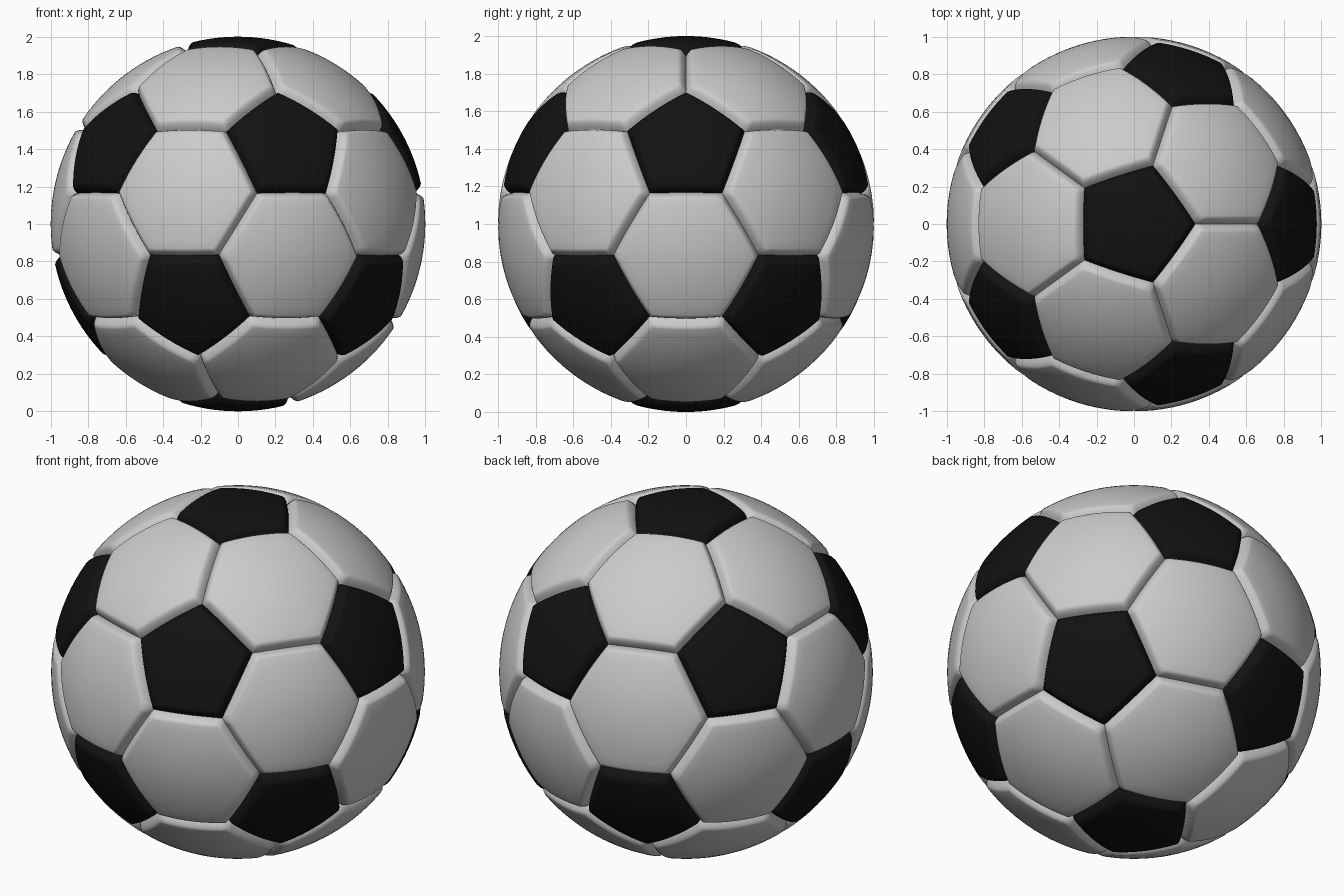
import bpy, bmesh
from math import sin, cos, pi, sqrt, atan2
from itertools import combinations
from mathutils import Vector

if "Cube" in bpy.data.objects:
    bpy.data.objects.remove(bpy.data.objects["Cube"])

GROOVE_W, GROOVE_D, SEG = 0.046, 0.047, 12

# Icosahedron corners: poles plus two staggered rings
h = 1 / sqrt(5)
ico = [Vector((0, 0, 1)), Vector((0, 0, -1))]
for k in range(5):
    for z, off in ((h, 0), (-h, pi / 5)):
        a = 2 * pi * k / 5 + off
        ico.append(Vector((2 * h * cos(a), 2 * h * sin(a), z)))


def near(a, b):
    return 0.1 < (a - b).length < 1.2


def ordered(points):
    """Sort the panel corners counter-clockwise seen from outside."""
    c = sum(points, Vector()) / len(points)
    n = c.normalized()
    u = (points[0] - c).normalized()
    v = n.cross(u)
    return sorted(points, key=lambda p: atan2((p - c).dot(v), (p - c).dot(u)))


def add_panel(bm, points):
    """Puffed spherical panel made of concentric rings, dipping at the seam."""
    corners = ordered(points)
    scale = 1 / corners[0].length
    corners = [p * scale for p in corners]
    n = len(corners)
    c = sum(corners, Vector()) / n
    apothem = ((corners[0] + corners[1]) / 2 - c).length
    dists = [GROOVE_W * i / 7 for i in range(8)]
    dists += [GROOVE_W + (apothem - GROOVE_W) * i / 7 for i in range(1, 7)]
    rings = []
    for d in dists:
        s = 1 - d / apothem
        t = max(0, 1 - d / GROOVE_W)
        r = 1 - GROOVE_D * t ** 1.9
        ring = []
        for i in range(n):
            for j in range(SEG):
                p = c + (corners[i].lerp(corners[(i + 1) % n], j / SEG) - c) * s
                ring.append(bm.verts.new(p.normalized() * r + Vector((0, 0, 1))))
        rings.append(ring)
    m = n * SEG
    for outer, inner in zip(rings, rings[1:]):
        for i in range(m):
            k = (i + 1) % m
            bm.faces.new((outer[i], outer[k], inner[k], inner[i]))
    mid = bm.verts.new(c.normalized() + Vector((0, 0, 1)))
    for i in range(m):
        bm.faces.new((rings[-1][i], rings[-1][(i + 1) % m], mid))


def make_object(name, panels, color=None):
    bm = bmesh.new()
    for p in panels:
        add_panel(bm, p)
    for f in bm.faces:
        f.smooth = True
    me = bpy.data.meshes.new(name)
    bm.to_mesh(me)
    bm.free()
    ob = bpy.data.objects.new(name, me)
    bpy.context.collection.objects.link(ob)
    if color:
        mat = bpy.data.materials.new(name)
        mat.diffuse_color = color
        mat.use_nodes = True
        mat.node_tree.nodes["Principled BSDF"].inputs["Base Color"].default_value = mat.diffuse_color
        me.materials.append(mat)


# Pentagons sit on icosahedron corners, hexagons on its faces
pentagons = [[(2 * v + q) / 3 for q in ico if near(v, q)] for v in ico]
hexagons = [[(2 * a + b) / 3 for a in t for b in t if a is not b]
            for t in combinations(ico, 3)
            if all(near(a, b) for a, b in combinations(t, 2))]

make_object("black_pentagon_panels", pentagons, (0.006, 0.006, 0.006, 1))
make_object("white_hexagon_panels", hexagons)
